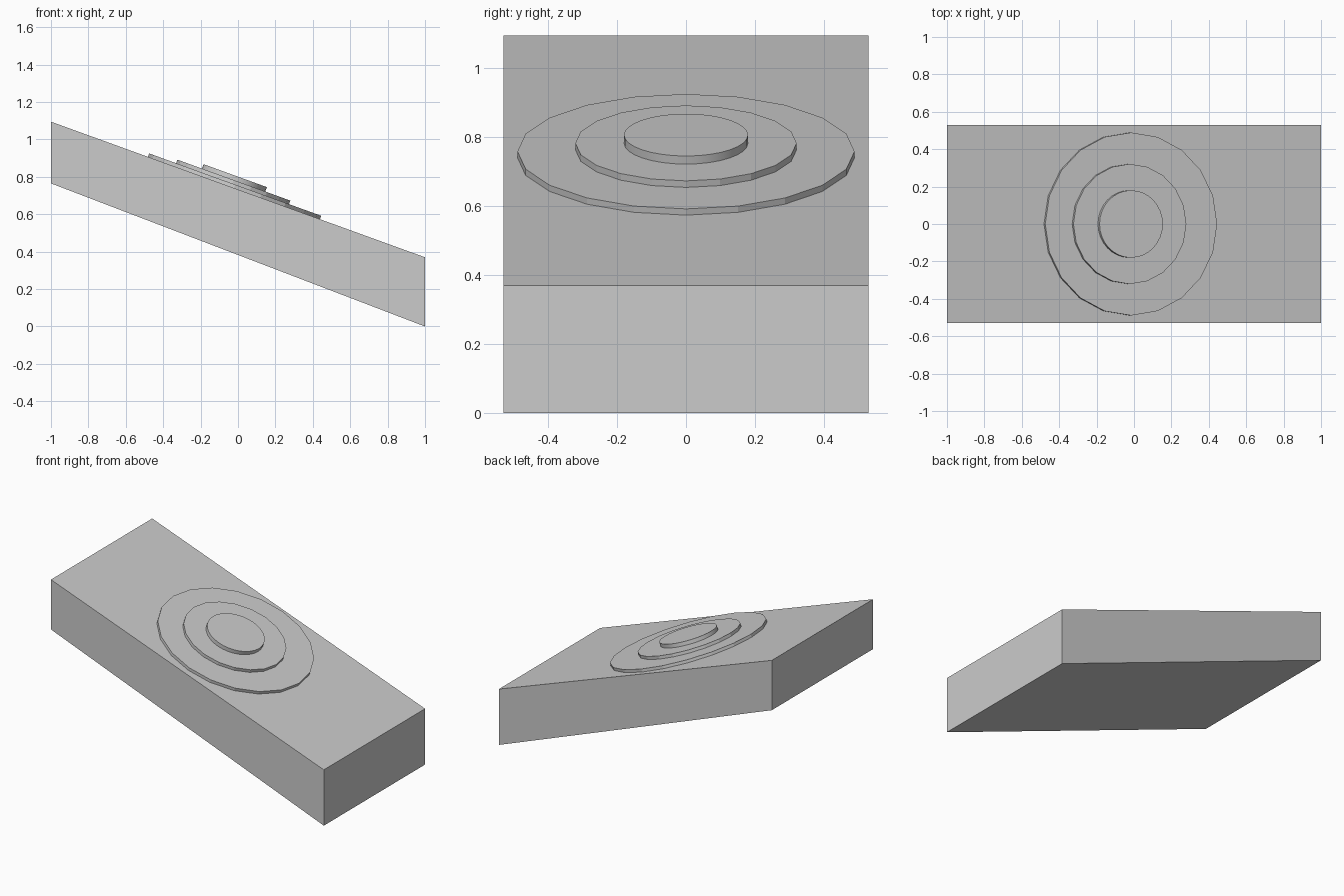
import bpy, bmesh, math

if "Cube" in bpy.data.objects:
    bpy.data.objects.remove(bpy.data.objects["Cube"])

# Sloped slab: side profile in x/z, extruded along y
HALF_Y = 0.53
profile = [(-1, 0.765), (1, 0.0), (1, 0.37), (-1, 1.095)]
bm = bmesh.new()
face = bm.faces.new([bm.verts.new((x, -HALF_Y, z)) for x, z in profile])
ext = bmesh.ops.extrude_face_region(bm, geom=[face])
new_verts = [g for g in ext["geom"] if isinstance(g, bmesh.types.BMVert)]
bmesh.ops.translate(bm, vec=(0, 2 * HALF_Y, 0), verts=new_verts)
bmesh.ops.recalc_face_normals(bm, faces=bm.faces)
mesh = bpy.data.meshes.new("sloped_slab")
bm.to_mesh(mesh)
bm.free()
slab = bpy.data.objects.new("sloped_slab", mesh)
bpy.context.collection.objects.link(slab)

TILT = math.atan2(1.095 - 0.37, 2)


def disc(name, radius, depth, top_x, top_z, sides, smooth=False):
    """Disc lying on the slope; (top_x, top_z) is the centre of its upper face."""
    bpy.ops.mesh.primitive_cylinder_add(
        vertices=sides, radius=radius, depth=depth,
        location=(top_x - math.sin(TILT) * depth / 2, 0,
                  top_z - math.cos(TILT) * depth / 2),
        rotation=(0, TILT, 0))
    obj = bpy.context.object
    obj.name = name
    if smooth:
        bpy.ops.object.shade_smooth_by_angle(angle=math.radians(30))


# Stepped concentric discs
disc("outer_disc", 0.489, 0.021, -0.015, 0.7585, 20)
disc("middle_disc", 0.321, 0.021, -0.022, 0.7825, 20)
disc("inner_disc", 0.180, 0.025, -0.015, 0.8065, 32, smooth=True)
